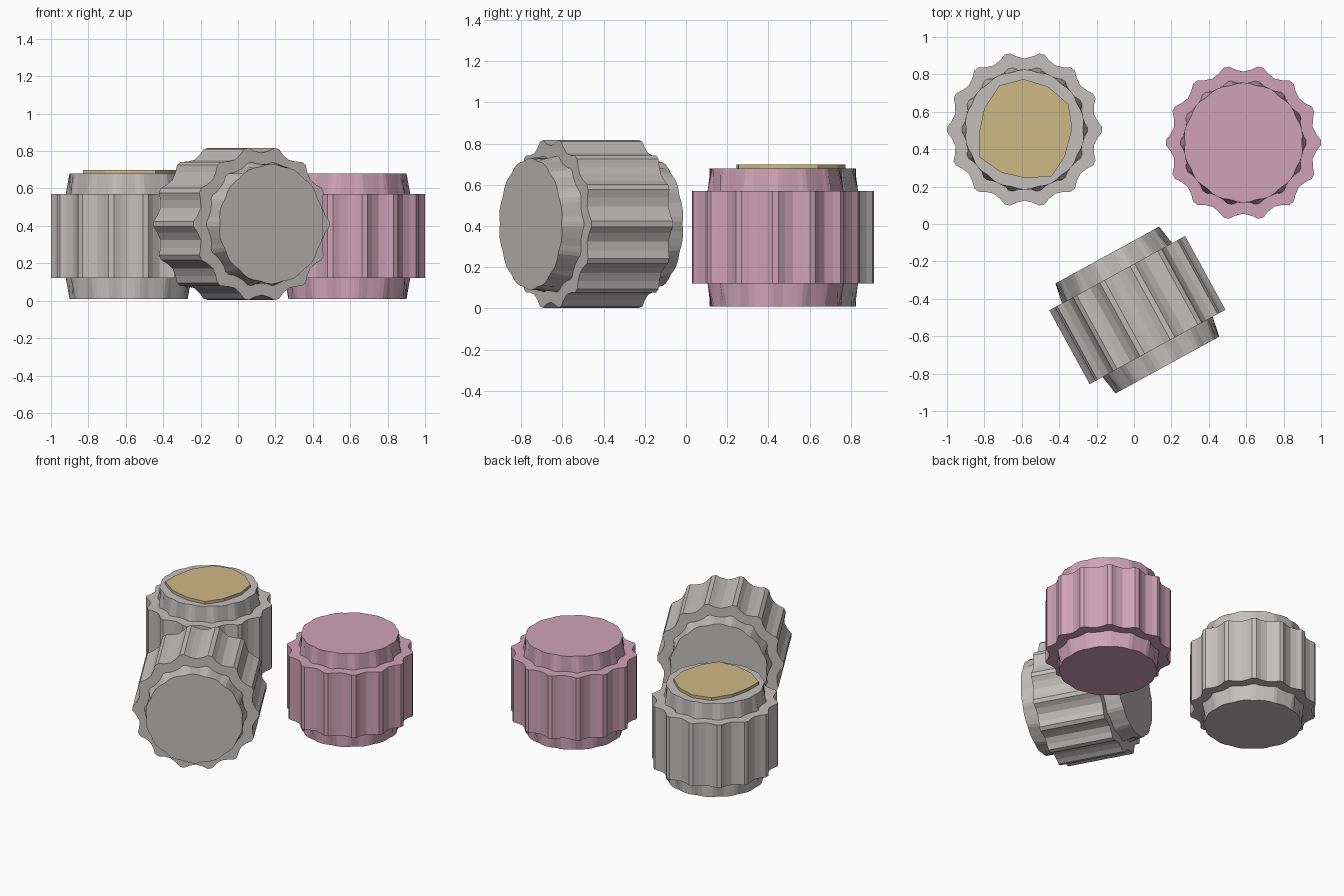
import bpy
import bmesh
from math import cos, sin, radians, pi
from mathutils import Vector, Matrix

cube = bpy.data.objects.get("Cube")
if cube:
    bpy.data.objects.remove(cube, do_unlink=True)


def material(name, rgb):
    mat = bpy.data.materials.new(name)
    mat.use_nodes = True
    mat.diffuse_color = (*rgb, 1)
    mat.node_tree.nodes["Principled BSDF"].inputs["Base Color"].default_value = (*rgb, 1)
    return mat


stone = material("grey stone", (0.55, 0.52, 0.52))
pink = material("pink stone", (0.63, 0.37, 0.46))
gold = material("sandy gold", (0.62, 0.48, 0.24))


def finish(name, bm, mat, matrix=Matrix()):
    bmesh.ops.recalc_face_normals(bm, faces=bm.faces)
    mesh = bpy.data.meshes.new(name)
    bm.to_mesh(mesh)
    bm.free()
    mesh.materials.append(mat)
    obj = bpy.data.objects.new(name, mesh)
    obj.matrix_world = matrix
    bpy.context.collection.objects.link(obj)
    return obj


# Fluted column drum: a stack of rings, each given by its height and
# its radius at the ridge, on the flank and in the groove
FLUTES = 14
STEP = 2 * pi / FLUTES
FLANK = radians(6.5)
RIDGE = radians(2)
CAP = (0.335, (0.313, 0.318, 0.321))
NECK = (0.225, (0.336, 0.323, 0.318))
BODY = (0.225, (0.414, 0.393, 0.380))


def ring(bm, z, radii):
    ridge, flank, groove = radii
    points = ((-FLANK, flank), (-RIDGE, ridge), (RIDGE, ridge),
              (FLANK, flank), (STEP / 2, groove))
    verts = []
    for i in range(FLUTES):
        for offset, r in points:
            a = i * STEP + offset
            verts.append(bm.verts.new((r * cos(a), r * sin(a), z)))
    return verts


def drum(name, mat, matrix):
    bm = bmesh.new()
    upper = [CAP, NECK, BODY]
    levels = upper + [(-z, radii) for z, radii in reversed(upper)]
    rings = [ring(bm, z, radii) for z, radii in levels]
    for a, b in zip(rings, rings[1:]):
        n = len(a)
        for i in range(n):
            j = (i + 1) % n
            bm.faces.new((a[i], a[j], b[j], b[i]))
    bm.faces.new(rings[0])
    bm.faces.new(rings[-1])
    return finish(name, bm, mat, matrix)


drum("grey_standing_drum", stone, Matrix.Translation((-0.585, 0.505, 0.345)))
drum("pink_standing_drum", pink, Matrix.Translation((0.585, 0.435, 0.345)))
drum("grey_fallen_drum", stone,
     Matrix.Translation((0.018, -0.46, 0.41))
     @ Matrix.Rotation(radians(28.7), 4, 'Z')
     @ Matrix.Rotation(radians(90), 4, 'X'))

# Irregular gold slab on the grey standing drum
outline = [(-0.72, 0.74), (-0.59, 0.775), (-0.46, 0.735), (-0.35, 0.64),
           (-0.33, 0.51), (-0.37, 0.36), (-0.44, 0.255), (-0.58, 0.245),
           (-0.71, 0.275), (-0.83, 0.36), (-0.83, 0.48), (-0.80, 0.62)]
bm = bmesh.new()
base = bm.faces.new([bm.verts.new((x, y, 0.678)) for x, y in outline])
top = bmesh.ops.extrude_face_region(bm, geom=[base], use_keep_orig=True)
bmesh.ops.translate(bm, vec=Vector((0, 0, 0.022)),
                    verts=[v for v in top["geom"] if isinstance(v, bmesh.types.BMVert)])
finish("gold_slab", bm, gold)
